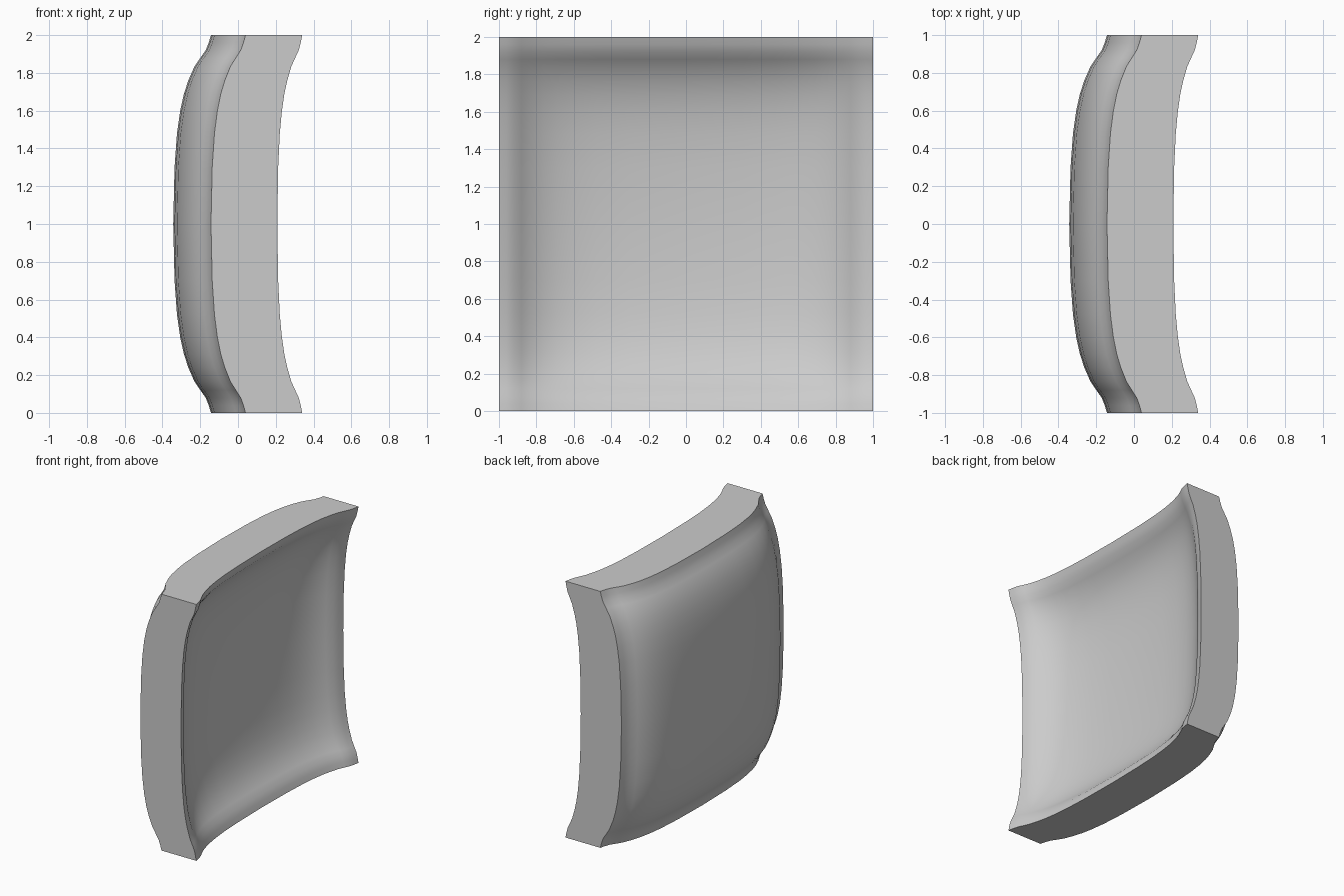
import bpy
import bmesh

cube = bpy.data.objects.get("Cube")
if cube:
    bpy.data.objects.remove(cube, do_unlink=True)

# Half profile: distance in from the rim, fraction of the full bulge
HALF = [(0, 0), (.04, .06), (.08, .14), (.12, .28), (.165, .435), (.24, .6), (.31, .715),
        (.4, .815), (.52, .9), (.7, .965), (1, 1)]
PROFILE = [(d - 1, h) for d, h in HALF] + [(1 - d, h) for d, h in HALF[-2::-1]]
N = len(PROFILE)


def bulge_sheet(bm, corner_x, depth, extra):
    """Square sheet bulging towards -x; extra deepens the middle."""
    return [[bm.verts.new((corner_x - depth * (hy + hz) - extra * hy * hz, y, z + 1))
             for z, hz in PROFILE] for y, hy in PROFILE]


def rim(sheet):
    """Border vertices of a sheet, in order around the square."""
    last = N - 1
    return ([sheet[i][0] for i in range(last)] + [sheet[last][j] for j in range(last)]
            + [sheet[i][last] for i in range(last, 0, -1)]
            + [sheet[0][j] for j in range(last, 0, -1)])


# Cushioned panel: convex outer sheet, concave inner sheet, flat side walls
bm = bmesh.new()
outer = bulge_sheet(bm, 0.04, 0.183, 0.017)
inner = bulge_sheet(bm, 0.34, 0.132, 0.11)
for sheet in (outer, inner):
    for i in range(N - 1):
        for j in range(N - 1):
            bm.faces.new((sheet[i][j], sheet[i + 1][j], sheet[i + 1][j + 1], sheet[i][j + 1]))
a, b = rim(outer), rim(inner)
for k in range(len(a)):
    n = (k + 1) % len(a)
    bm.faces.new((a[k], a[n], b[n], b[k]))
bmesh.ops.recalc_face_normals(bm, faces=bm.faces)

mesh = bpy.data.meshes.new("curved_panel")
bm.to_mesh(mesh)
bm.free()
panel = bpy.data.objects.new("curved_panel", mesh)
bpy.context.collection.objects.link(panel)

# Plain grey finish
grey = bpy.data.materials.new("light_grey")
grey.use_nodes = True
colour = (0.6, 0.6, 0.6, 1)
grey.diffuse_color = colour
grey.node_tree.nodes["Principled BSDF"].inputs["Base Color"].default_value = colour
mesh.materials.append(grey)

# Soft sheets, crisp rim
bpy.context.view_layer.objects.active = panel
panel.select_set(True)
bpy.ops.object.shade_smooth_by_angle(angle=0.6)
